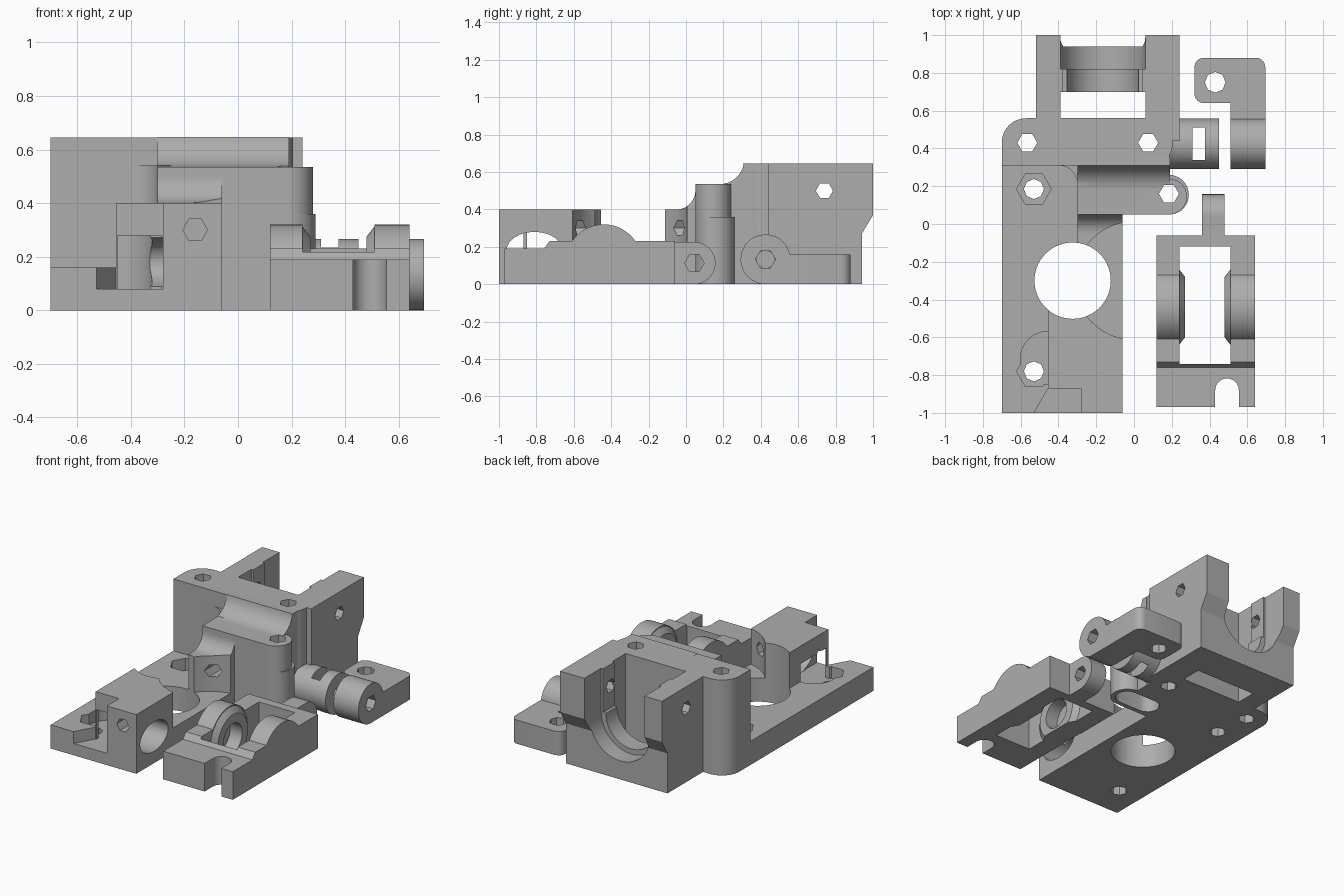
import bpy, bmesh, math
from math import cos, sin, radians

if "Cube" in bpy.data.objects:
    bpy.data.objects.remove(bpy.data.objects["Cube"])

grey = bpy.data.materials.new("plain grey")
grey.use_nodes = True
tone = (0.42, 0.42, 0.42, 1)
grey.diffuse_color = tone
grey.node_tree.nodes["Principled BSDF"].inputs["Base Color"].default_value = tone


def prism(name, pts, axis, lo, hi):
    """Extrude a 2D outline along an axis; outline is (y,z), (x,z) or (x,y)."""
    place = {"x": lambda a, b, h: (h, a, b), "y": lambda a, b, h: (a, h, b),
             "z": lambda a, b, h: (a, b, h)}[axis]
    bm = bmesh.new()
    low = [bm.verts.new(place(a, b, lo)) for a, b in pts]
    high = [bm.verts.new(place(a, b, hi)) for a, b in pts]
    n = len(pts)
    bm.faces.new(low)
    bm.faces.new(high)
    for i in range(n):
        j = (i + 1) % n
        bm.faces.new((low[i], low[j], high[j], high[i]))
    bmesh.ops.recalc_face_normals(bm, faces=bm.faces)
    mesh = bpy.data.meshes.new(name)
    bm.to_mesh(mesh)
    bm.free()
    mesh.materials.append(grey)
    ob = bpy.data.objects.new(name, mesh)
    bpy.context.scene.collection.objects.link(ob)
    return ob


def arc(cx, cy, r, a0, a1, n=12):
    return [(cx + r * cos(radians(a0 + (a1 - a0) * i / n)),
             cy + r * sin(radians(a0 + (a1 - a0) * i / n))) for i in range(n + 1)]


def box(x0, x1, y0, y1, z0, z1):
    return prism("box", [(x0, y0), (x1, y0), (x1, y1), (x0, y1)], "z", z0, z1)


def rod(axis, a, b, r, lo, hi, n=48, ry=None):
    pts = [(a + r * cos(2 * math.pi * i / n), b + (ry or r) * sin(2 * math.pi * i / n))
           for i in range(n)]
    return prism("rod", pts, axis, lo, hi)


def combine(base, tools, op):
    for t in tools:
        m = base.modifiers.new("join", "BOOLEAN")
        m.operation, m.solver, m.object = op, "EXACT", t
        bpy.context.view_layer.objects.active = base
        bpy.ops.object.modifier_apply(modifier=m.name)
        bpy.data.objects.remove(t)


def add(base, *tools):
    combine(base, tools, "UNION")


def cut(base, *tools):
    combine(base, tools, "DIFFERENCE")


def finish(ob):
    bpy.ops.object.select_all(action="DESELECT")
    ob.select_set(True)
    bpy.context.view_layer.objects.active = ob
    bpy.ops.object.shade_smooth_by_angle(angle=radians(25))


# Main body: base plate with the raised front block
body = box(-0.70, -0.06, -1.0, 0.40, 0, 0.16)
body.name = "main_body"
add(body, box(-0.455, -0.06, -1.0, -0.3, 0.05, 0.40))

# Stepped middle with concave sweeps, and the arm
sweep = ([(-0.2, 0.05), (-0.2, 0.40), (-0.12, 0.40)] + arc(-0.05, 0.50, 0.10, -90, 0)
         + [(0.05, 0.535)] + arc(0.18, 0.665, 0.13, -90, -8) + [(0.35, 0.645), (0.35, 0.05)])
add(body, prism("step", sweep, "x", -0.30, -0.06))
arm_sweep = ([(0.05, 0), (0.05, 0.535)] + arc(0.18, 0.665, 0.13, -90, -8)
             + [(0.35, 0.645), (0.35, 0)])
add(body, prism("arm", arm_sweep, "x", -0.10, 0.19),
    rod("z", 0.185, 0.155, 0.105, 0, 0.36), rod("z", 0.185, 0.145, 0.095, 0.30, 0.535))
# Concave corner between the step and the wall
corner = arc(-0.40, 0.21, 0.10, 0, 90) + [(-0.40, 0.35), (-0.25, 0.35), (-0.25, 0.21)]
add(body, prism("corner", corner, "z", 0.1, 0.54))

# Tall cross wall with a rounded back corner
wall = ([(-0.70, 0.31), (0.19, 0.31)] + arc(0.075, 0.43, 0.13, -30, 0, 6)
        + [(0.205, 0.58), (-0.50, 0.58), (-0.50, 0.56)] + arc(-0.57, 0.43, 0.13, 90, 180))
add(body, prism("wall", wall, "z", 0, 0.645))

# Rear cradle with wings
side = [(0.55, 0), (0.94, 0), (0.94, 0.27), (1.0, 0.37), (1.0, 0.645), (0.55, 0.645)]
add(body, prism("cradle", side, "x", -0.52, 0.24), box(0.1, 0.24, 0.44, 0.60, 0, 0.645))
cut(body, box(-0.39, 0.06, 0.56, 0.70, -0.1, 0.8),
    box(-0.39, 0.06, 0.82, 1.1, 0.35, 0.8), rod("y", -0.165, 0.35, 0.225, 0.82, 1.1),
    box(-0.375, 0.045, 0.65, 0.9, 0.35, 0.8), rod("y", -0.165, 0.35, 0.19, 0.65, 0.9))

# Hinge barrel beside the wall, with its slot
add(body, rod("x", 0.425, 0.133, 0.133, 0.15, 0.45))
cut(body, box(0.31, 0.375, 0.34, 0.51, -0.1, 0.4),
    rod("x", 0.425, 0.133, 0.05, 0.25, 0.5, 8))

# Large bore, round clearance, screw holes and nut pockets
cut(body, rod("z", -0.325, -0.30, 0.202, -0.1, 0.9, 64),
    rod("z", 0.0, -0.30, 0.312, 0.16, 0.9, 64))
for x, y in [(-0.565, 0.43), (0.075, 0.43), (0.185, 0.16)]:
    cut(body, rod("z", x, y, 0.053, -0.1, 0.9, 6))
for y in (0.185, -0.78):
    cut(body, rod("z", -0.53, y, 0.053, -0.1, 0.5, 8), rod("z", -0.53, y, 0.092, 0.08, 0.30, 6))
cut(body, rod("y", -0.16, 0.30, 0.046, -1.1, 0.25, 6),
    rod("x", 0.74, 0.50, 0.046, -0.8, 0.5, 6))
# Underside slot in the arm
slot = arc(0.185, 0.155, 0.075, -90, 90) + arc(0.02, 0.155, 0.075, 90, 270)
cut(body, prism("slot", slot, "z", -0.1, 0.20))
# Front corner notch and cable passage
notch = [(-0.54, -1.02), (-0.28, -1.02), (-0.28, -0.87), (-0.455, -0.87)]
cut(body, prism("notch", notch, "z", 0.08, 0.6),
    box(-0.45, -0.285, -0.90, -0.75, 0.08, 0.28),
    rod("x", -0.81, 0.18, 0.15, -0.44, 0.0, 24, 0.10),
    rod("z", -0.46, -0.71, 0.14, 0.08, 0.28, 32))
finish(body)

# Idler frame: side outline, then opening and notch
outline = [(-0.97, 0), (-0.06, 0), (-0.06, 0.23), (-0.73, 0.23), (-0.76, 0.19), (-0.97, 0.19)]
frame = prism("idler_frame", outline, "x", 0.12, 0.64)
cut(frame, box(0.24, 0.51, -0.74, -0.12, -0.1, 0.5))
for outer, inner, tip in [(0.12, 0.24, 0.27), (0.64, 0.51, 0.48)]:
    add(frame, rod("x", -0.44, 0.115, 0.205, min(outer, inner), max(outer, inner)))
    # Tapered boss facing the opening
    boss = rod("x", -0.44, 0.115, 0.205, inner, tip)
    for v in boss.data.vertices:
        if abs(v.co.x - tip) < 0.001:
            v.co.y = -0.44 + (v.co.y + 0.44) * 0.78
            v.co.z = 0.115 + (v.co.z - 0.115) * 0.78
    # Seat the boss slightly inside the rail
    for v in boss.data.vertices:
        if abs(v.co.x - inner) < 0.001:
            v.co.x += 0.005 if outer > inner else -0.005
    bm = bmesh.new()
    bm.from_mesh(boss.data)
    bmesh.ops.recalc_face_normals(bm, faces=bm.faces)
    bm.to_mesh(boss.data)
    bm.free()
    add(frame, boss)
    lo, hi = sorted((tip + (inner - tip) * 3, tip + (tip - inner)))
    cut(frame, rod("x", -0.44, 0.115, 0.10, lo, hi, 24))
cut(frame, box(0, 1, -1, 0, -0.3, 0))
groove = arc(0.4925, -0.88, 0.0625, 0, 180) + [(0.43, -1.1), (0.555, -1.1)]
cut(frame, prism("groove", groove, "z", -0.1, 0.4))
# Hinge tongue
add(frame, box(0.36, 0.48, -0.10, 0.045, 0, 0.225),
    rod("x", 0.045, 0.113, 0.1125, 0.36, 0.48))
cut(frame, rod("x", 0.045, 0.113, 0.052, 0.2, 0.6, 6))
finish(frame)

# Latch: rounded L plate with a barrel
plate = ([(0.51, 0.42), (0.695, 0.42)] + arc(0.645, 0.83, 0.05, 0, 90, 6)
         + arc(0.37, 0.83, 0.05, 90, 180, 6) + arc(0.37, 0.69, 0.05, 180, 270, 6)
         + [(0.51, 0.64)])
latch = prism("latch", plate, "z", 0, 0.16)
add(latch, rod("x", 0.425, 0.133, 0.133, 0.51, 0.695))
cut(latch, rod("z", 0.43, 0.75, 0.055, -0.1, 0.4, 8),
    rod("x", 0.425, 0.133, 0.053, 0.4, 0.8, 6))
finish(latch)
